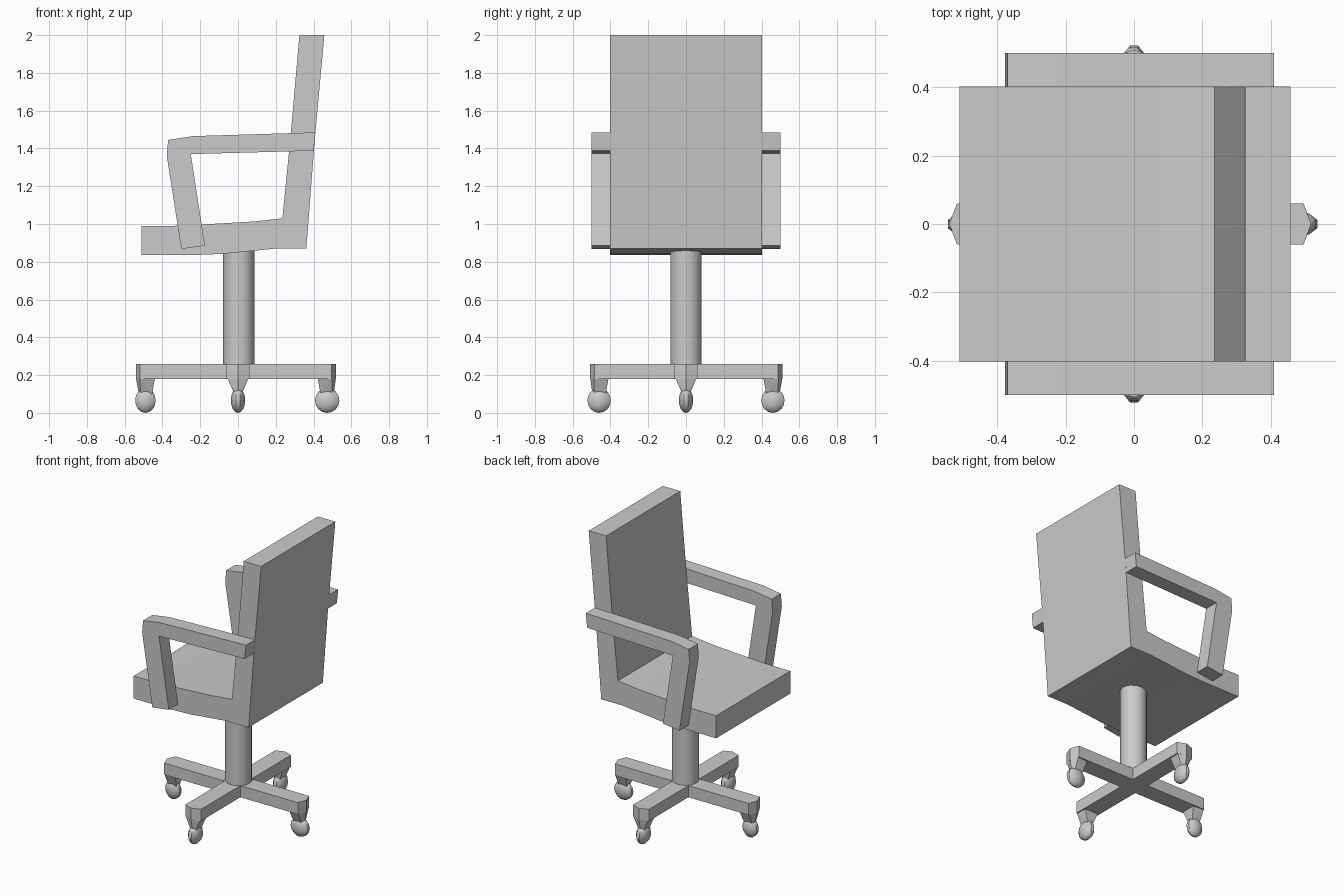
import bpy, bmesh, math
from mathutils import Matrix, Vector

if "Cube" in bpy.data.objects:
    bpy.data.objects.remove(bpy.data.objects["Cube"])


def finish(bm, name):
    bmesh.ops.recalc_face_normals(bm, faces=bm.faces)
    me = bpy.data.meshes.new(name)
    bm.to_mesh(me)
    bm.free()
    ob = bpy.data.objects.new(name, me)
    bpy.context.collection.objects.link(ob)
    return ob


def extrude(name, pts, depth):
    """Extrude a closed outline of 3D points along a depth vector."""
    bm = bmesh.new()
    face = bm.faces.new([bm.verts.new(p) for p in pts])
    new = bmesh.ops.extrude_face_region(bm, geom=[face])["geom"]
    verts = [g for g in new if isinstance(g, bmesh.types.BMVert)]
    bmesh.ops.translate(bm, verts=verts, vec=depth)
    return finish(bm, name)


def smooth(ob, angle):
    bpy.ops.object.select_all(action='DESELECT')
    ob.select_set(True)
    bpy.context.view_layer.objects.active = ob
    bpy.ops.object.shade_smooth_by_angle(angle=math.radians(angle))


# Seat and backrest share one side profile
shell = [(-.51, .835), (-.24, .835), (-.08, .842), (.07, .857), (.2, .87), (.362, .87),
         (.405, 1.43), (.457, 2), (.325, 2), (.278, 1.46), (.235, 1.03), (.08, 1.013),
         (-.18, .998), (-.35, .99), (-.51, .99)]
extrude("seat_and_back", [(x, -.402, z) for x, z in shell], (0, .804, 0))

# Bent armrests on both sides
arm = [(.41, 1.485), (-.24, 1.465), (-.37, 1.445), (-.377, 1.36), (-.3, .868),
       (-.175, .885), (-.25, 1.37), (.4, 1.388)]
for side, y in (("front", -.5), ("rear", .4)):
    extrude("armrest_" + side, [(x, y, z) for x, z in arm], (0, .1, 0))

# Central column
bm = bmesh.new()
bmesh.ops.create_cone(bm, cap_ends=True, segments=20, radius1=.083, radius2=.083, depth=.66,
                      matrix=Matrix.Translation((.004, 0, .53)))
smooth(finish(bm, "column"), 40)

# Four-armed base: heading, tip distance, caster distance, caster radius
spokes = [(0, .518, .472, .068), (90, .51, .46, .065),
          (180, .54, .49, .057), (270, .507, .46, .065)]
w = .06
outline = []
for heading, tip, _, _ in spokes:
    rot = Matrix.Rotation(math.radians(heading), 3, 'Z')
    for x, y in ((w, -w), (tip - .022, -w), (tip, 0), (tip - .022, w)):
        outline.append(rot @ Vector((x, y, .18)))
extrude("base_cross", outline, (0, 0, .08))

for heading, tip, c, r in spokes:
    rot = Matrix.Rotation(math.radians(heading), 4, 'Z')

    # Tapered neck below the spoke tip
    bm = bmesh.new()
    for p in ((c - .05, -.05, .182), (c - .05, .05, .182), (tip - .02, .055, .182),
              (tip, 0, .182), (tip - .02, -.055, .182),
              (c - .035, -.02, .1), (c - .035, .02, .1), (c + .025, .02, .1),
              (c + .035, 0, .1), (c + .025, -.02, .1)):
        bm.verts.new(p)
    bmesh.ops.convex_hull(bm, input=bm.verts)
    bmesh.ops.transform(bm, matrix=rot, verts=bm.verts)
    finish(bm, f"caster_neck_{heading}")

    # Flattened faceted caster
    bm = bmesh.new()
    mat = rot @ Matrix.Translation((c, 0, .066)) @ Matrix.Diagonal((r, .038, .066, 1))
    bmesh.ops.create_uvsphere(bm, u_segments=10, v_segments=8, radius=1, matrix=mat)
    smooth(finish(bm, f"caster_{heading}"), 35)
